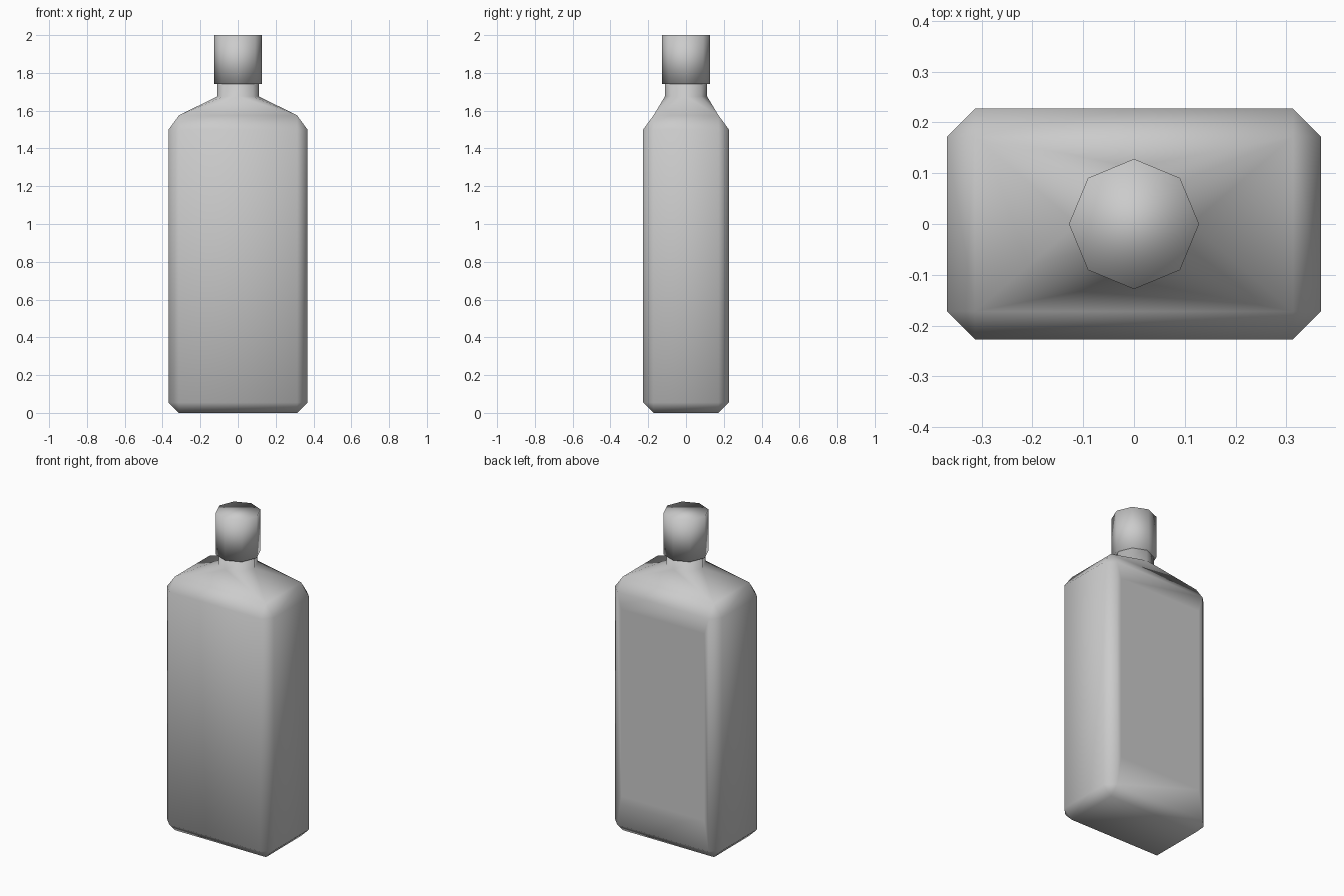
import bpy, bmesh, math
from mathutils import Vector, Matrix

if "Cube" in bpy.data.objects:
    bpy.data.objects.remove(bpy.data.objects["Cube"])

HX, HY, BEV = 0.368, 0.227, 0.055   # body half sizes and edge bevel
SHOULDER, NECK_BASE, CAP_BASE, TOP = 1.575, 1.675, 1.742, 2.0


def finish(bm, name):
    bmesh.ops.recalc_face_normals(bm, faces=bm.faces)
    mesh = bpy.data.meshes.new(name)
    bm.to_mesh(mesh)
    bm.free()
    for p in mesh.polygons:
        p.use_smooth = True
    obj = bpy.data.objects.new(name, mesh)
    bpy.context.collection.objects.link(obj)
    return obj


def ring(bm, radius, z):
    return [bm.verts.new((radius * math.cos(i * math.pi / 4),
                          radius * math.sin(i * math.pi / 4), z)) for i in range(8)]


# Bottle body: bevelled box
bm = bmesh.new()
bmesh.ops.create_cube(bm, size=1, matrix=Matrix.Translation((0, 0, SHOULDER / 2))
                      @ Matrix.Diagonal((2 * HX, 2 * HY, SHOULDER, 1)))
bmesh.ops.bevel(bm, geom=bm.edges[:], offset=BEV, segments=1, profile=0.5, affect='EDGES')
for v in bm.verts:
    if abs(v.co.z - (SHOULDER - BEV)) < 0.005:
        v.co.z = 1.5

# Flat panel on the back
bm.normal_update()
back = max(bm.faces, key=lambda f: f.calc_center_median().y)
bmesh.ops.inset_region(bm, faces=[back], thickness=0.04)
for v in back.verts:
    v.co.z = 1.4 if v.co.z > 0.8 else 0.24

# Shoulders rising from the box corners to an eight-sided neck
top = max(bm.faces, key=lambda f: f.calc_center_median().z)
corners = sorted(top.verts, key=lambda v: math.atan2(v.co.y, v.co.x) % math.tau)
bmesh.ops.delete(bm, geom=[top], context='FACES_ONLY')
low, high = ring(bm, 0.112, NECK_BASE), ring(bm, 0.112, CAP_BASE + 0.02)
for k in range(4):
    a, b, c = low[2 * k], low[2 * k + 1], low[(2 * k + 2) % 8]
    bm.faces.new((corners[k], b, a))
    bm.faces.new((corners[k], c, b))
    bm.faces.new((corners[k], corners[(k + 1) % 4], c))
for i in range(8):
    j = (i + 1) % 8
    bm.faces.new((low[i], low[j], high[j], high[i]))
bm.faces.new(high)
finish(bm, "bottle_body")

# Cap
bm = bmesh.new()
low, high = ring(bm, 0.128, CAP_BASE), ring(bm, 0.128, TOP)
for i in range(8):
    j = (i + 1) % 8
    bm.faces.new((low[i], low[j], high[j], high[i]))
bm.faces.new(high)
bm.faces.new(low[::-1])
finish(bm, "cap")
